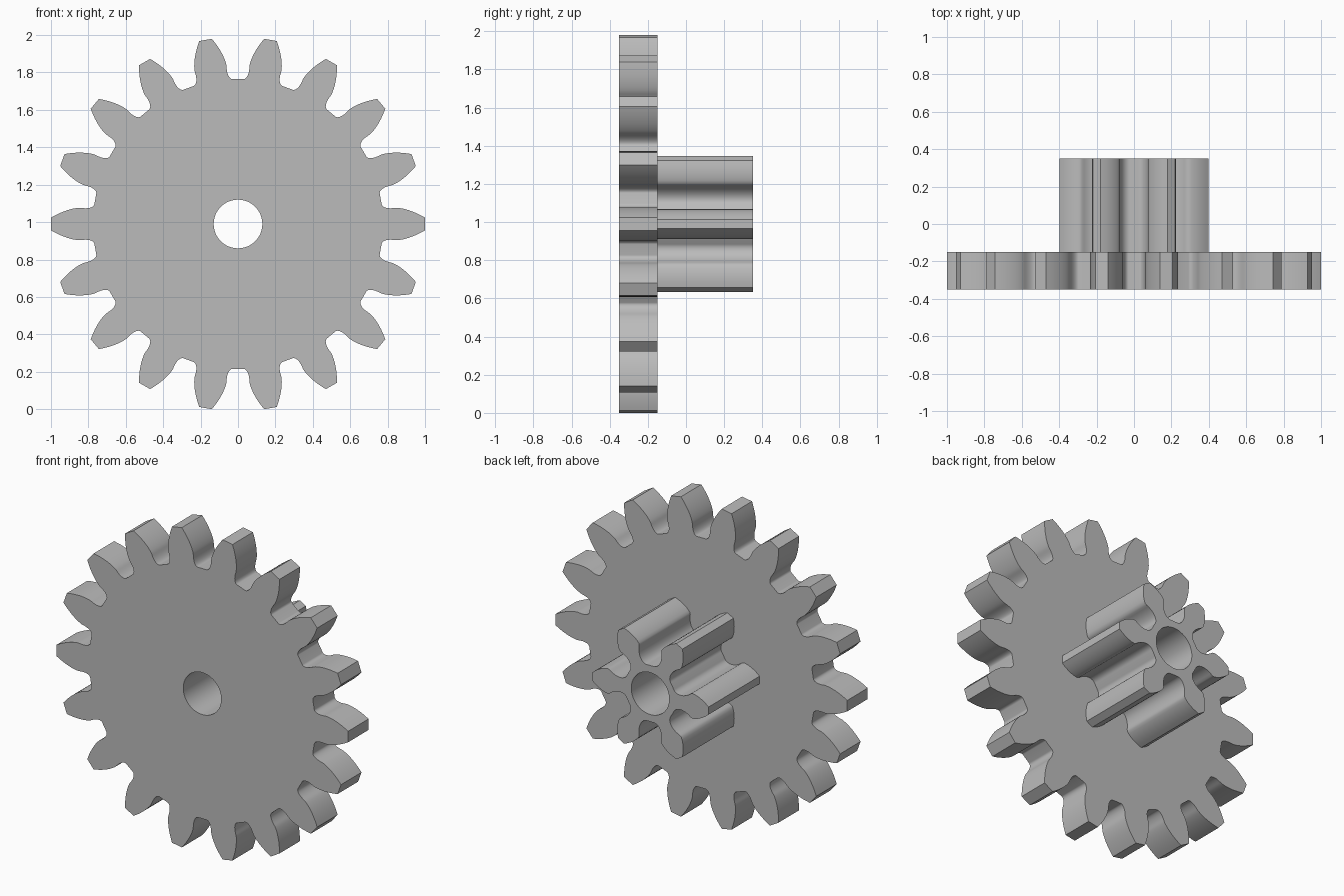
import bpy, bmesh, math

cube = bpy.data.objects.get("Cube")
if cube:
    bpy.data.objects.remove(cube)

MODULE = 0.1
PRESSURE = math.tan(math.radians(20))
HOLE = 0.13
CENTRE_Z = 0.99

grey = bpy.data.materials.new("plain_grey")
grey.use_nodes = True
colour = (0.5, 0.5, 0.5, 1)
grey.diffuse_color = colour
grey.node_tree.nodes["Principled BSDF"].inputs["Base Color"].default_value = colour


def gap_half_angle(r, pitch, root):
    """Half angle of the tooth gap at radius r, as rolled out by a straight rack."""
    limit = math.acos(min(1, root / r))
    best = 0
    for i in range(-300, 301):
        a = limit * i / 300
        width = math.pi * MODULE / 4 - (pitch - r * math.cos(a)) * PRESSURE
        best = max(best, a + (width - r * math.sin(a)) / pitch)
    return best


def gear_outline(teeth):
    pitch = MODULE * teeth / 2
    root, tip = pitch - 1.25 * MODULE, pitch + MODULE
    # samples crowd toward the root, where the fillet bends most
    radii = [root + (tip - root) * (i / 24) ** 2 for i in range(25)]
    flank = [(r, math.pi / teeth - gap_half_angle(r, pitch, root)) for r in radii]
    points = []
    for k in range(teeth):
        mid = 2 * math.pi * k / teeth
        points += [(r, mid - h) for r, h in flank]
        points += [(r, mid + h) for r, h in reversed(flank)]
    return points


def make_gear(name, teeth, front, back):
    bm = bmesh.new()
    bore = [(HOLE, 2 * math.pi * i / 64) for i in range(64)]
    edges = []
    for loop in (gear_outline(teeth), bore):
        verts = [bm.verts.new((r * math.cos(a), front, r * math.sin(a) + CENTRE_Z))
                 for r, a in loop]
        edges += [bm.edges.new((v, verts[i - 1])) for i, v in enumerate(verts)]
    # flat face with the bore left open, then given its thickness
    bmesh.ops.triangle_fill(bm, edges=edges, use_beauty=True, normal=(0, -1, 0))
    out = bmesh.ops.extrude_face_region(bm, geom=bm.faces[:], use_keep_orig=True)
    moved = [g for g in out["geom"] if isinstance(g, bmesh.types.BMVert)]
    bmesh.ops.translate(bm, verts=moved, vec=(0, back - front, 0))
    bmesh.ops.recalc_face_normals(bm, faces=bm.faces[:])
    mesh = bpy.data.meshes.new(name)
    bm.to_mesh(mesh)
    bm.free()
    mesh.materials.append(grey)
    obj = bpy.data.objects.new(name, mesh)
    bpy.context.collection.objects.link(obj)
    bpy.ops.object.select_all(action="DESELECT")
    obj.select_set(True)
    bpy.context.view_layer.objects.active = obj
    bpy.ops.object.shade_smooth_by_angle(angle=math.radians(30))


# wide thin wheel in front, narrow long pinion behind
make_gear("large_gear", 18, -0.35, -0.15)
make_gear("small_pinion", 6, -0.15, 0.35)
